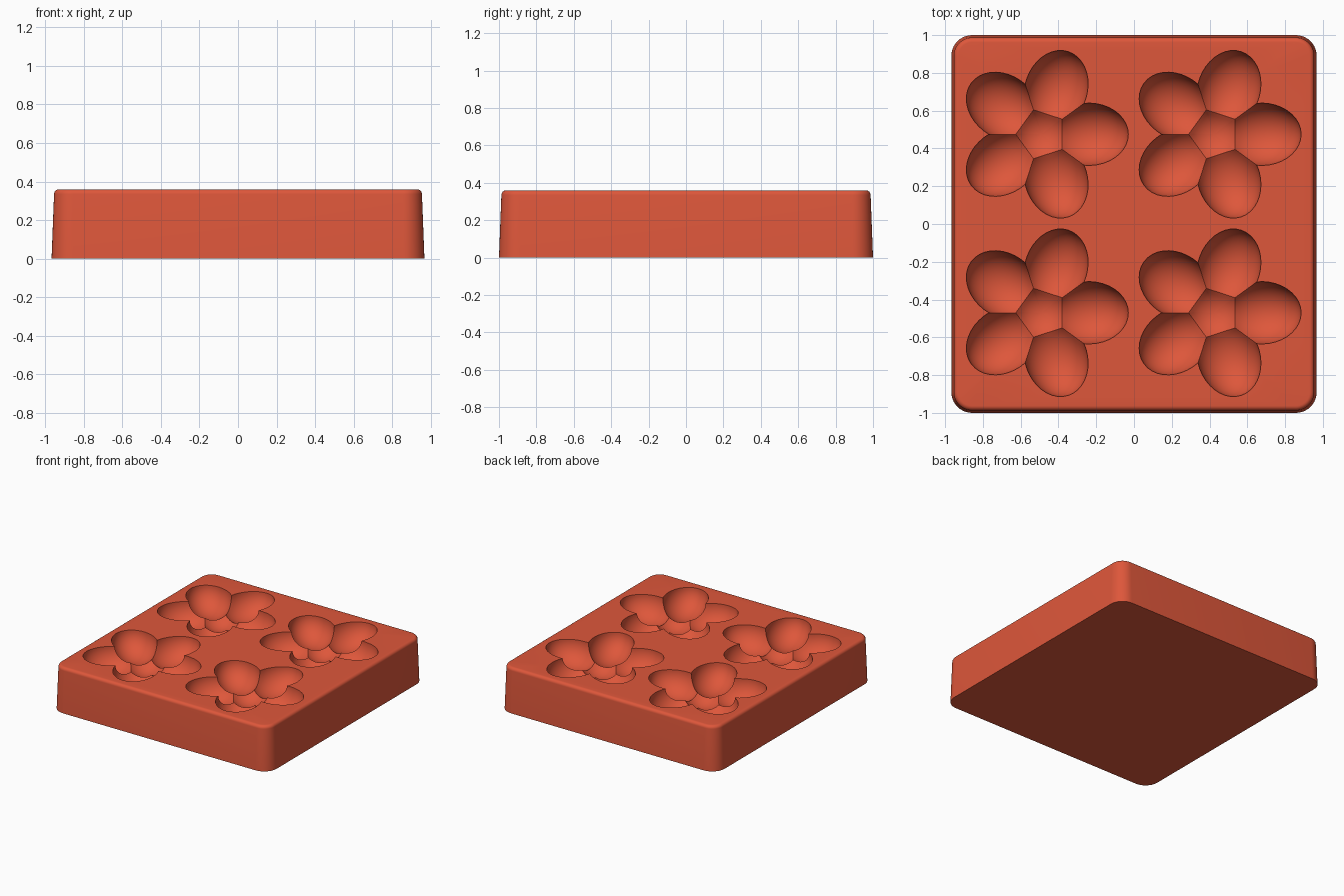
import bpy, bmesh, math

cube = bpy.data.objects.get("Cube")
if cube:
    bpy.data.objects.remove(cube, do_unlink=True)

HEIGHT = 0.36
# Petal hollow: distance from flower centre, half length, half width, depth
REACH, LENGTH, WIDTH, DEPTH = 0.25, 0.21, 0.165, 0.165
CENTRE = 0.165  # radius of the round hollow in the flower centre
SPOKES = 100

coral = bpy.data.materials.new("coral_red")
coral.use_nodes = True
coral.diffuse_color = (0.73, 0.095, 0.043, 1)
coral.node_tree.nodes["Principled BSDF"].inputs["Base Color"].default_value = coral.diffuse_color

bm = bmesh.new()


def bridge(low, high):
    """Join two closed rings of equal length with quads."""
    for i in range(len(low)):
        j = (i + 1) % len(low)
        bm.faces.new((low[i], low[j], high[j], high[i]))


def ring_edges(ring):
    return [bm.edges.get((ring[i - 1], ring[i])) for i in range(len(ring))]


def rounded_ring(z, inset, steps=10):
    """One rounded rectangle outline of the block."""
    radius = 0.11 - inset
    ring = []
    for corner, (sx, sy) in enumerate(((1, 1), (-1, 1), (-1, -1), (1, -1))):
        for i in range(steps + 1):
            a = (corner + i / steps) * math.pi / 2
            ring.append(bm.verts.new((sx * 0.857 + radius * math.cos(a),
                                      sy * 0.89 + radius * math.sin(a), z)))
    return ring


def petal_depth(r, phi):
    """Depth of a petal hollow at radius r, at angle phi off the petal axis."""
    along = (r * math.cos(phi) - REACH) / LENGTH
    across = r * math.sin(phi) / WIDTH
    return DEPTH * math.sqrt(max(0, 1 - along ** 2 - across ** 2))


def centre_depth(r):
    return math.sqrt(max(0, CENTRE ** 2 - r ** 2))


def rim_radius(phi):
    """Where a spoke leaves the petal outline."""
    c, s = math.cos(phi) / LENGTH, math.sin(phi) / WIDTH
    k = REACH / LENGTH
    a, b = c * c + s * s, c * k
    return (b + math.sqrt(b * b - a * (k * k - 1))) / a


def crease_radius(phi):
    """Where the centre hollow meets the petal."""
    low, high = 0.02, CENTRE
    for _ in range(30):
        mid = (low + high) / 2
        if centre_depth(mid) > petal_depth(mid, phi):
            low = mid
        else:
            high = mid
    return low


def flower(x, y, inner=6, outer=20):
    """Five-petal hollow built as rings on spokes; returns its rim edges."""
    rings = [[] for _ in range(inner + outer)]
    for i in range(SPOKES):
        theta = i * math.tau / SPOKES
        sector = math.tau / 5
        phi = theta - sector * round(theta / sector)
        crease, rim = crease_radius(phi), rim_radius(phi)
        for k, ring in enumerate(rings):
            if k < inner:
                r = crease * (k + 1) / inner
                depth = centre_depth(r)
            else:
                t = (k - inner + 1) / outer
                r = crease + (rim - crease) * math.sin(t * math.pi / 2)
                depth = petal_depth(r, phi) if t < 1 else 0
            ring.append(bm.verts.new((x + r * math.cos(theta), y + r * math.sin(theta),
                                      HEIGHT - depth)))
    bottom = bm.verts.new((x, y, HEIGHT - CENTRE))
    for i in range(SPOKES):
        bm.faces.new((bottom, rings[0][i], rings[0][(i + 1) % SPOKES]))
    for low, high in zip(rings, rings[1:]):
        bridge(low, high)
    return ring_edges(rings[-1])


# Tapered tray walls with a rounded top edge
fillet, taper = 0.025, 0.013
levels = [(0, 0)]
for i in range(7):
    a = i / 6 * math.pi / 2
    levels.append((HEIGHT - fillet + fillet * math.sin(a), taper + fillet * (1 - math.cos(a))))
walls = [rounded_ring(z, inset) for z, inset in levels]
for low, high in zip(walls, walls[1:]):
    bridge(low, high)
bm.faces.new(walls[0][::-1])

# Four flower hollows and the flat top around them
top_edges = ring_edges(walls[-1])
for x in (-0.49, 0.425):
    for y in (-0.47, 0.475):
        top_edges += flower(x, y)
bmesh.ops.triangle_fill(bm, use_beauty=True, edges=top_edges, normal=(0, 0, 1))
bmesh.ops.recalc_face_normals(bm, faces=bm.faces)

mesh = bpy.data.meshes.new("mould_tray")
bm.to_mesh(mesh)
bm.free()
mesh.materials.append(coral)
tray = bpy.data.objects.new("mould_tray", mesh)
bpy.context.collection.objects.link(tray)
bpy.ops.object.select_all(action="DESELECT")
tray.select_set(True)
bpy.context.view_layer.objects.active = tray
bpy.ops.object.shade_smooth_by_angle(angle=math.radians(30))
